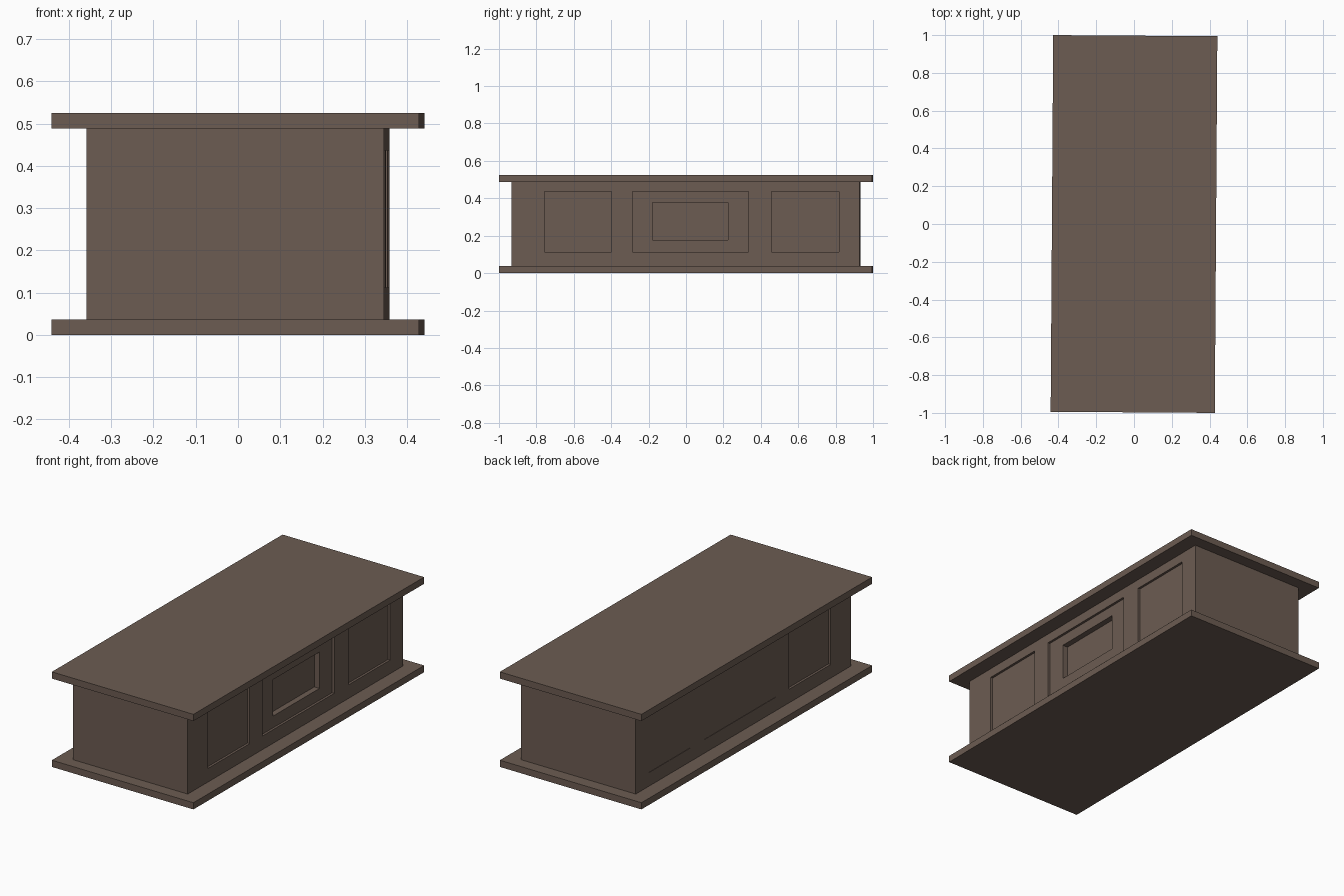
import bpy

if "Cube" in bpy.data.objects:
    bpy.data.objects.remove(bpy.data.objects["Cube"])

TURN = -0.0068  # the whole piece stands very slightly turned

wood = bpy.data.materials.new("dark_brown_wood")
wood.diffuse_color = (0.15, 0.107, 0.084, 1)
wood.use_nodes = True
wood.node_tree.nodes["Principled BSDF"].inputs["Base Color"].default_value = wood.diffuse_color


def box(name, x0, x1, y0, y1, z0, z1):
    """Box between two corners, turned about the world centre."""
    bpy.ops.mesh.primitive_cube_add(size=1)
    ob = bpy.context.object
    ob.name = name
    for v in ob.data.vertices:
        v.co.x = x0 if v.co.x < 0 else x1
        v.co.y = y0 if v.co.y < 0 else y1
        v.co.z = z0 if v.co.z < 0 else z1
    ob.rotation_euler.z = TURN
    ob.data.materials.append(wood)
    return ob


# Base and top slabs
W, L, H, T = 0.4345, 0.997, 0.525, 0.037
box("base_slab", -W, W, -L, L, 0, T)
box("top_slab", -W, W, -L, L, H - T, H)

# Cabinet body
BX, BY = 0.352, 0.93
body = box("cabinet_body", -BX, BX, -BY, BY, T, H - T)


def recess(side, y0, y1, z0, z1, depth):
    """Cut a rectangular recess into the left (-1) or right (1) face."""
    xs = sorted((side * (BX - depth), side * (BX + 0.05)))
    cutter = box("recess_cutter", xs[0], xs[1], y0, y1, z0, z1)
    cutter.hide_render = True
    bpy.context.view_layer.update()
    mod = body.modifiers.new("recess", 'BOOLEAN')
    mod.operation = 'DIFFERENCE'
    mod.solver = 'EXACT'
    mod.object = cutter
    bpy.context.view_layer.objects.active = body
    bpy.ops.object.modifier_apply(modifier=mod.name)
    bpy.data.objects.remove(cutter, do_unlink=True)


# Three panels on each long side; two on the left are almost flush
panels = [(-0.755, -0.395), (-0.283, 0.337), (0.46, 0.82)]
Z0, Z1 = 0.112, 0.436
for (y0, y1), left_depth in zip(panels, (0.013, 0.002, 0.002)):
    recess(1, y0, y1, Z0, Z1, 0.013)
    recess(-1, y0, y1, Z0, Z1, left_depth)

# Deeper niche inside the right centre panel
recess(1, -0.176, 0.227, 0.177, 0.378, 0.045)
